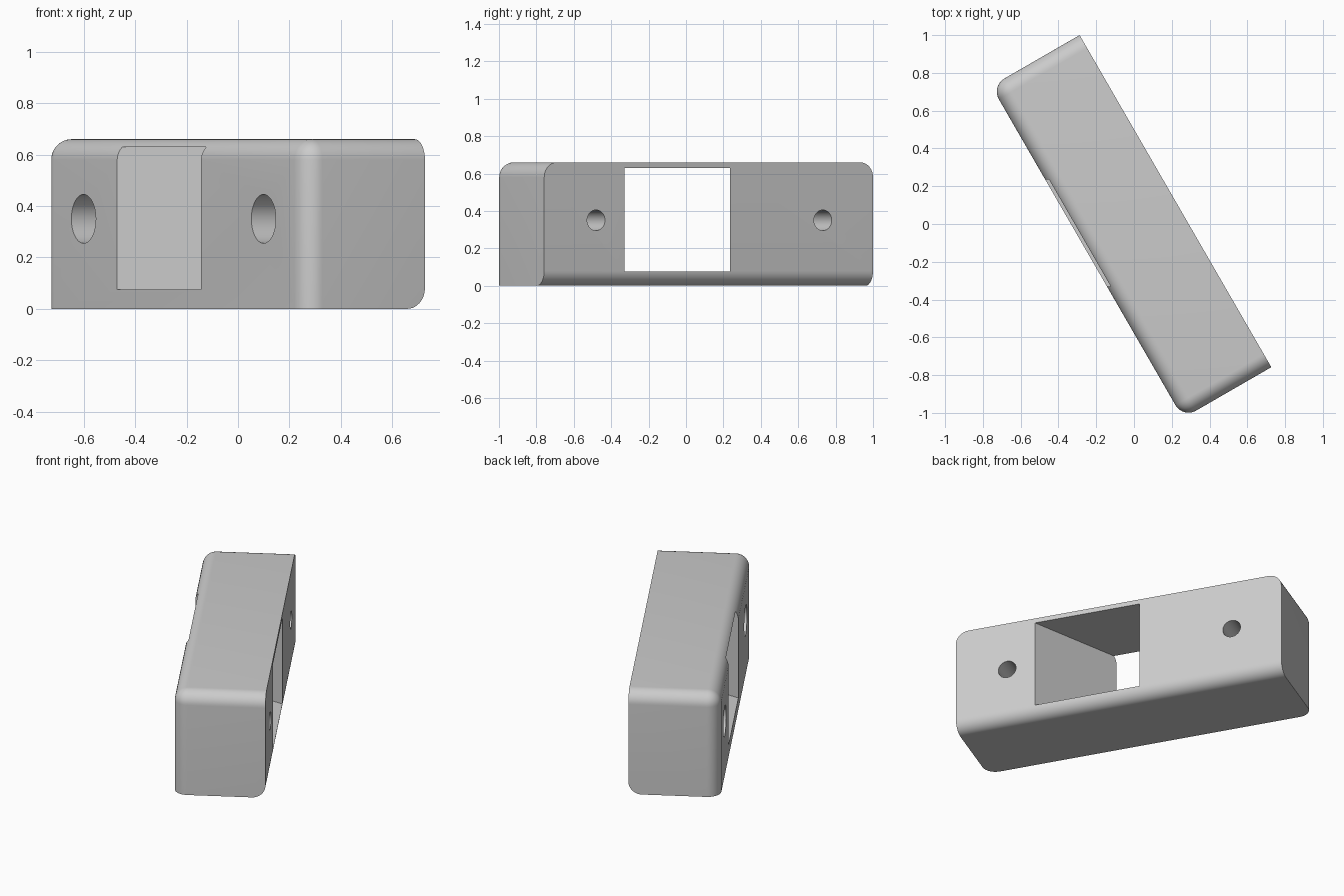
import bpy
import bmesh
from math import radians, pi
from mathutils import Matrix, Vector

LENGTH, DEPTH, HEIGHT, FILLET = 2.03, 0.54, 0.66, 0.08

cube = bpy.data.objects.get("Cube")
if cube:
    bpy.data.objects.remove(cube, do_unlink=True)

# The block runs along local x, is turned 60 degrees and hangs from its back corner
placement = Matrix.Translation((-0.288, 1, 0)) @ Matrix.Rotation(radians(-60), 4, "Z")

grey = bpy.data.materials.new("plain grey")
grey.use_nodes = True
colour = (0.6, 0.6, 0.6, 1)
grey.diffuse_color = colour
grey.node_tree.nodes["Principled BSDF"].inputs["Base Color"].default_value = colour


def add_object(name, bm):
    bmesh.ops.recalc_face_normals(bm, faces=bm.faces)
    mesh = bpy.data.meshes.new(name)
    bm.to_mesh(mesh)
    bm.free()
    mesh.materials.append(grey)
    obj = bpy.data.objects.new(name, mesh)
    bpy.context.collection.objects.link(obj)
    return obj


def box(low, high):
    low, high = Vector(low), Vector(high)
    bm = bmesh.new()
    matrix = Matrix.Translation((low + high) / 2) @ Matrix.Diagonal((*(high - low), 1))
    bmesh.ops.create_cube(bm, size=1, matrix=matrix)
    return bm


def bore(name, x, z, radius, start, end):
    bm = bmesh.new()
    matrix = Matrix.Translation((x, (start + end) / 2, z)) @ Matrix.Rotation(pi / 2, 4, "X")
    bmesh.ops.create_cone(bm, cap_ends=True, segments=48, radius1=radius,
                          radius2=radius, depth=abs(end - start), matrix=matrix)
    bm.transform(placement)
    return add_object(name, bm)


# Block with rounded edges on its outer face, its top ends and its lower inner edge
def is_rounded(edge):
    mid = (edge.verts[0].co + edge.verts[1].co) / 2
    outer = mid.y < -DEPTH + 0.01
    inner = mid.y > -0.01
    top = mid.z > HEIGHT - 0.01
    bottom = mid.z < 0.01
    return (outer and not bottom) or (top and not inner) or (bottom and inner)


bm = box((0, -DEPTH, 0), (LENGTH, 0, HEIGHT))
bmesh.ops.bevel(bm, geom=[e for e in bm.edges if is_rounded(e)], offset=FILLET,
                offset_type="OFFSET", segments=10, profile=0.5, affect="EDGES")
bm.transform(placement)
block = add_object("mounting_block", bm)

# Slanted window and two counterbored screw holes
cutters = [add_object("window_cutter", box((-2, -0.33, 0.075), (2, 0.235, 0.63)))]
for x in (0.31, 1.71):
    cutters.append(bore("screw_hole_cutter", x, 0.35, 0.055, -DEPTH - 0.1, 0.1))
    cutters.append(bore("counterbore_cutter", x, 0.35, 0.095, -DEPTH - 0.1, -DEPTH / 2))

bpy.ops.object.select_all(action="DESELECT")
block.select_set(True)
bpy.context.view_layer.objects.active = block
for cutter in cutters:
    cutter.hide_render = True
    modifier = block.modifiers.new("cut", "BOOLEAN")
    modifier.operation = "DIFFERENCE"
    modifier.solver = "EXACT"
    modifier.object = cutter
    bpy.ops.object.modifier_apply(modifier=modifier.name)
    bpy.data.objects.remove(cutter, do_unlink=True)

bpy.ops.object.shade_smooth_by_angle(angle=radians(30))
